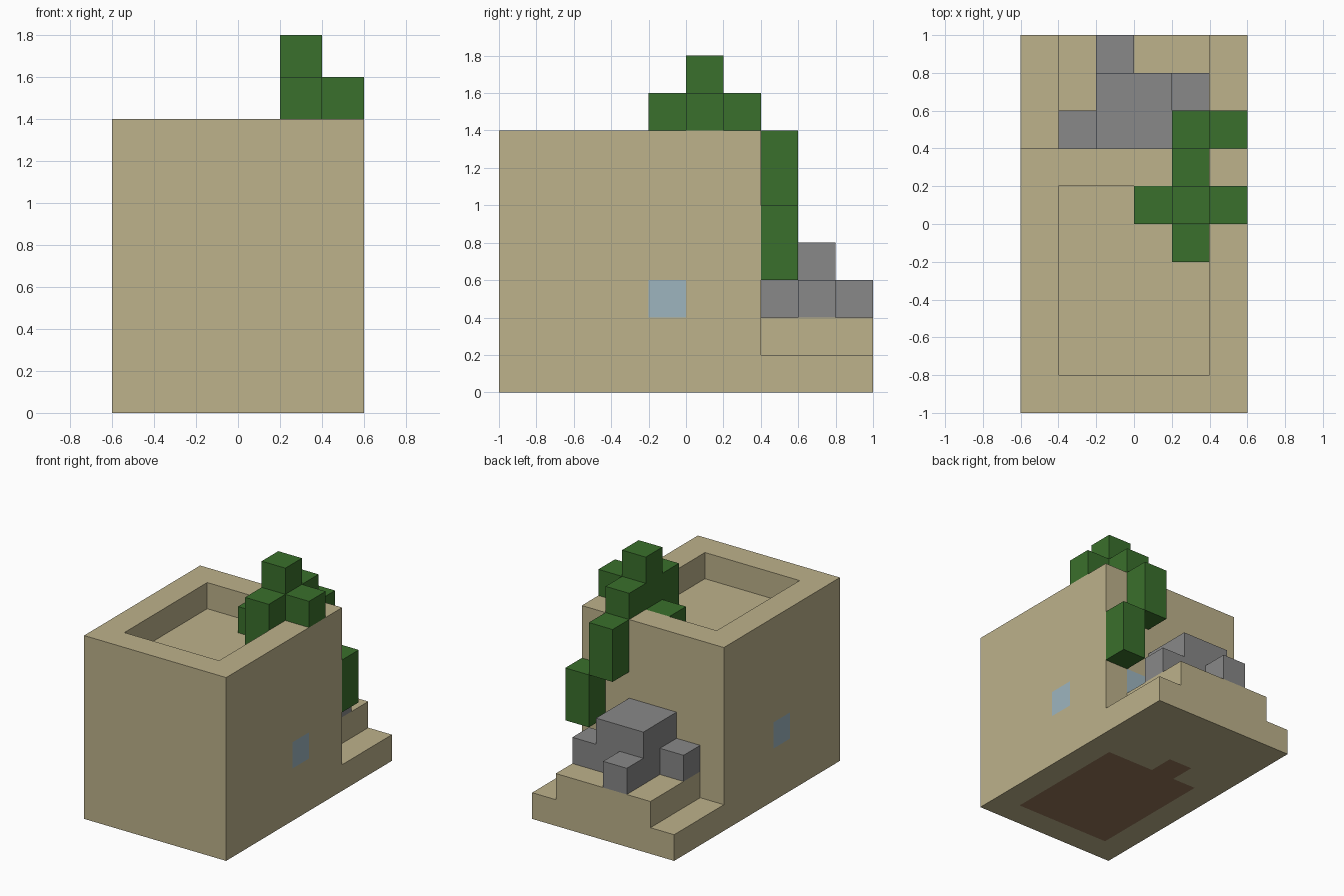
import bpy
import bmesh
from mathutils import Vector

UNIT = 0.2  # edge of one building block; all positions below are in blocks

if "Cube" in bpy.data.objects:
    bpy.data.objects.remove(bpy.data.objects["Cube"], do_unlink=True)


def make_material(name, red, green, blue):
    material = bpy.data.materials.new(name)
    material.use_nodes = True
    color = (red, green, blue, 1)
    material.diffuse_color = color
    shader = material.node_tree.nodes["Principled BSDF"]
    shader.inputs["Base Color"].default_value = color
    shader.inputs["Roughness"].default_value = 1
    return material


sandstone = make_material("sandstone", 0.51, 0.445, 0.258)
glass = make_material("pale_blue_glass", 0.34, 0.46, 0.52)
dirt = make_material("brown_dirt", 0.3, 0.18, 0.1)
leaf = make_material("leaf_green", 0.042, 0.162, 0.025)
stone = make_material("grey_stone", 0.246, 0.246, 0.246)


def add_box(bm, low, high):
    """Add a box between two opposite corners."""
    low, high = Vector(low), Vector(high)
    verts = bmesh.ops.create_cube(bm, size=1)["verts"]
    bmesh.ops.scale(bm, vec=high - low, verts=verts)
    bmesh.ops.translate(bm, vec=(low + high) / 2, verts=verts)


def finish(bm, name, *materials):
    """Turn the mesh into an object at final size."""
    bmesh.ops.scale(bm, vec=(UNIT, UNIT, UNIT), verts=bm.verts)
    bmesh.ops.recalc_face_normals(bm, faces=bm.faces)
    mesh = bpy.data.meshes.new(name)
    bm.to_mesh(mesh)
    bm.free()
    for material in materials:
        mesh.materials.append(material)
    obj = bpy.data.objects.new(name, mesh)
    bpy.context.scene.collection.objects.link(obj)
    return obj


def box_part(name, material, low, high):
    bm = bmesh.new()
    add_box(bm, low, high)
    return finish(bm, name, material)


def inside(point, x_range, y_range):
    return (x_range[0] < point.x < x_range[1]
            and y_range[0] < point.y < y_range[1])


# House: a box cut along the lines of its windows, roof basin and floor
bm = bmesh.new()
add_box(bm, (-3, -5, 0), (3, 2, 7))
cuts = {"X": (-2, -1, 0, 1, 2), "Y": (-4, -2, -1, 0, 1), "Z": (2, 3)}
for axis, places in cuts.items():
    normal = Vector([float(axis == letter) for letter in "XYZ"])
    for place in places:
        bmesh.ops.bisect_plane(bm, geom=bm.verts[:] + bm.edges[:] + bm.faces[:],
                               plane_co=normal * place, plane_no=normal)

# Sunken roof basin
basin = [f for f in bm.faces
         if f.normal.z > 0.9 and inside(f.calc_center_median(), (-2, 2), (-4, 1))]
pushed = bmesh.ops.extrude_face_region(bm, geom=basin)["geom"]
bmesh.ops.translate(bm, vec=(0, 0, -1),
                    verts=[v for v in pushed if isinstance(v, bmesh.types.BMVert)])
bmesh.ops.delete(bm, geom=basin, context="FACES")
bm.normal_update()

# Windows on both sides and the back, dirt floor with its doorway underneath
for face in bm.faces:
    center, normal = face.calc_center_median(), face.normal
    if 2 < center.z < 3:
        left = normal.x > 0.9 and -1 < center.y < 0
        right = normal.x < -0.9 and -2 < center.y < -1
        back = normal.y > 0.9 and 1 < center.x < 2
        if left or right or back:
            face.material_index = 1
    elif center.z < 0.1:
        if inside(center, (-2, 2), (-4, 1)) or inside(center, (-1, 0), (1, 2)):
            face.material_index = 2
bmesh.ops.dissolve_limit(bm, angle_limit=0.01, verts=bm.verts, edges=bm.edges,
                         delimit={"MATERIAL"})
finish(bm, "house", sandstone, glass, dirt)

# Stepped ledge behind the house
box_part("lower_ledge", sandstone, (-3, 2, 0), (3, 5, 1))
box_part("upper_ledge", sandstone, (-2, 2, 1), (2, 5, 2))

# Rock pile on the ledge
box_part("large_rock", stone, (-1, 2, 2), (1, 4, 4))
for name, x, y in (("back_rock", -1, 4), ("left_rock", 1, 3), ("right_rock", -2, 2)):
    box_part(name, stone, (x, y, 2), (x + 1, y + 1, 3))

# Bush growing out of the basin, with vines hanging down the back wall
plants = (
    ("bush_center", 1, 0, 6, 9),
    ("bush_front", 1, -1, 6, 8),
    ("bush_right", 0, 0, 6, 7),
    ("bush_left", 2, 0, 7, 8),
    ("bush_back", 1, 1, 7, 8),
    ("upper_vine", 1, 2, 5, 7),
    ("lower_vine", 2, 2, 3, 5),
)
for name, x, y, bottom, top in plants:
    box_part(name, leaf, (x, y, bottom), (x + 1, y + 1, top))
